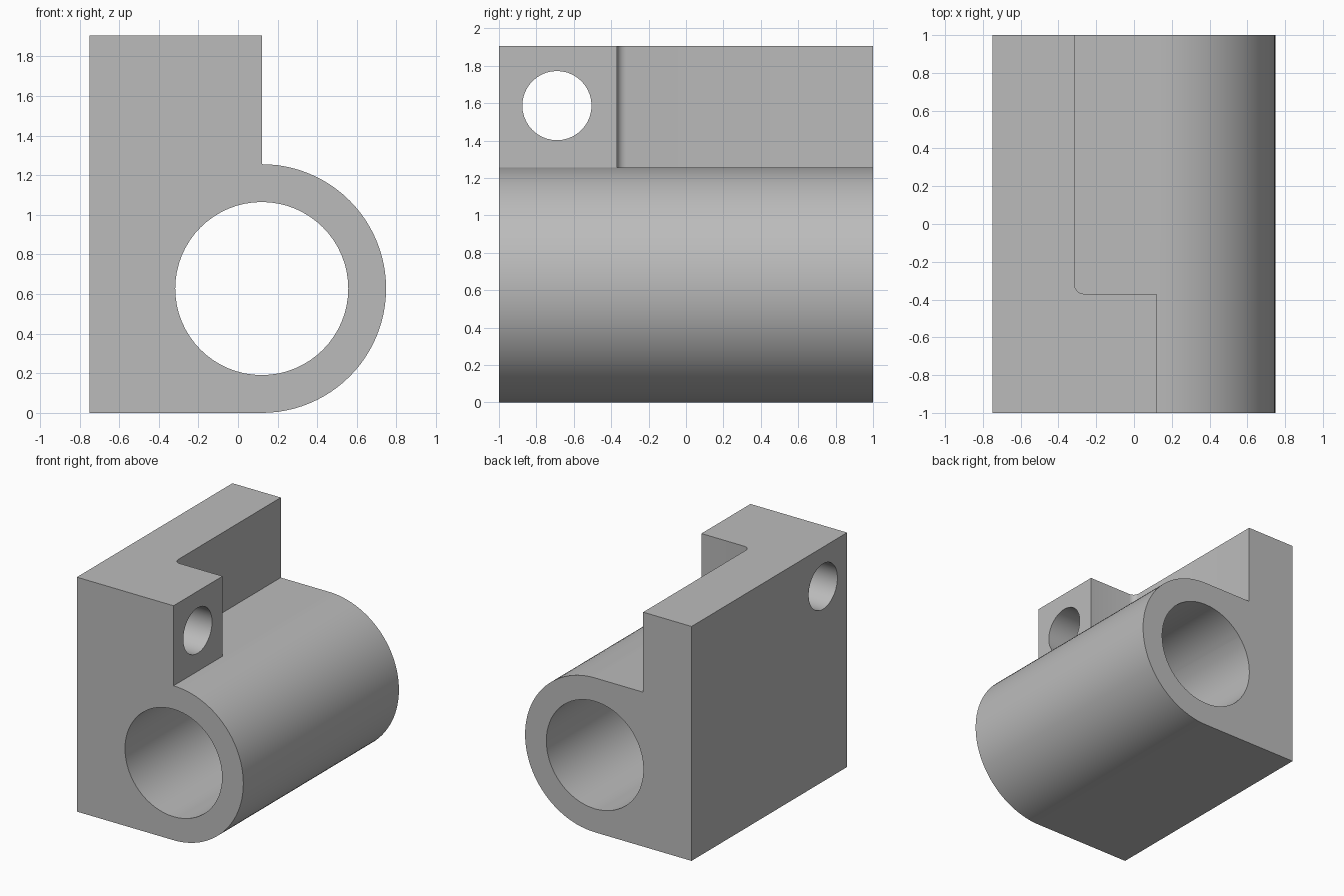
import bpy, bmesh, math
from mathutils import Vector

if "Cube" in bpy.data.objects:
    bpy.data.objects.remove(bpy.data.objects["Cube"])

grey = bpy.data.materials.new("plain grey")
grey.diffuse_color = (0.5, 0.5, 0.5, 1)
grey.use_nodes = True
grey.node_tree.nodes["Principled BSDF"].inputs["Base Color"].default_value = grey.diffuse_color

CX, CZ, R, BORE = 0.12, 0.628, 0.628, 0.437   # tube axis and radii
TOP, LEFT, WEB, STEP = 1.907, -0.75, -0.315, -0.37


def prism(name, points, sweep):
    """Extrude a closed outline along a vector."""
    bm = bmesh.new()
    face = bm.faces.new([bm.verts.new(p) for p in points])
    new = bmesh.ops.extrude_face_region(bm, geom=[face])["geom"]
    bmesh.ops.translate(bm, vec=Vector(sweep),
                        verts=[v for v in new if isinstance(v, bmesh.types.BMVert)])
    bmesh.ops.recalc_face_normals(bm, faces=bm.faces)
    mesh = bpy.data.meshes.new(name)
    bm.to_mesh(mesh)
    bm.free()
    mesh.materials.append(grey)
    obj = bpy.data.objects.new(name, mesh)
    bpy.context.collection.objects.link(obj)
    return obj


def arc(r, start, end, n):
    return [(r * math.cos(a), r * math.sin(a))
            for a in (math.radians(start + (end - start) * i / n) for i in range(n + 1))]


def combine(target, other, operation):
    """Apply a boolean and remove the helper."""
    other.hide_render = True
    mod = target.modifiers.new(operation, "BOOLEAN")
    mod.object, mod.operation, mod.solver = other, operation, "EXACT"
    bpy.context.view_layer.objects.active = target
    bpy.ops.object.modifier_apply(modifier=mod.name)
    bpy.data.objects.remove(other)


# Lower body: square on the left, rounded on the right
outline = [(LEFT, -1, 2 * R), (LEFT, -1, 0)]
outline += [(CX + x, -1, CZ + z) for x, z in arc(R, -90, 90, 48)]
body = prism("bearing_block", outline, (0, 2, 0))

# Upper arm: L-shaped plan, with a small fillet in the inner corner
fillet = [(WEB + 0.05 + x, STEP + 0.05 + y) for x, y in arc(0.05, 270, 180, 4)]
plan = [(LEFT, -1), (CX, -1), (CX, STEP)] + fillet + [(WEB, 1), (LEFT, 1)]
arm = prism("upper_arm", [(x, y, 1.0) for x, y in plan], (0, 0, TOP - 1.0))
combine(body, arm, "UNION")

# Long bore through the tube
bore = prism("bore_cutter", [(CX + x, -1.2, CZ + z) for x, z in arc(BORE, 0, 360, 64)[:-1]],
             (0, 2.4, 0))
combine(body, bore, "DIFFERENCE")

# Cross hole through the front lug
hole = prism("hole_cutter", [(-1, -0.69 + y, 1.587 + z) for y, z in arc(0.185, 0, 360, 40)[:-1]],
             (2, 0, 0))
combine(body, hole, "DIFFERENCE")

# Smooth round surfaces, sharp edges kept
body.select_set(True)
bpy.context.view_layer.objects.active = body
bpy.ops.object.shade_smooth_by_angle(angle=math.radians(30))
